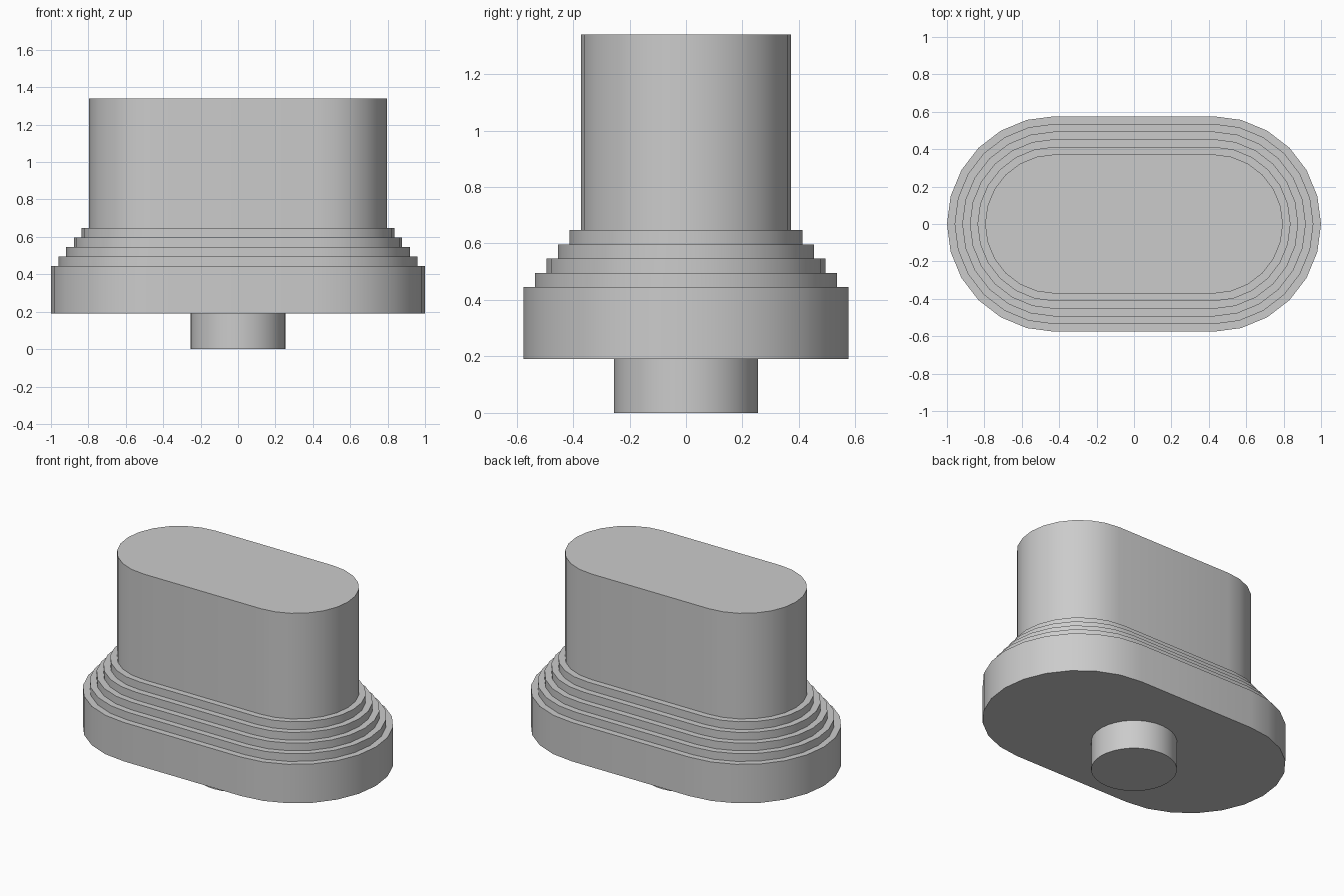
import bpy, bmesh, math

cube = bpy.data.objects.get("Cube")
if cube:
    bpy.data.objects.remove(cube, do_unlink=True)

grey = bpy.data.materials.new("light_grey")
grey.use_nodes = True
colour = (0.6, 0.6, 0.6, 1)
grey.diffuse_color = colour
grey.node_tree.nodes["Principled BSDF"].inputs["Base Color"].default_value = colour

STRAIGHT = 0.424  # half length of the straight sides


def outline(radius, half_length, steps):
    """Rounded slot outline, or a circle when half_length is zero."""
    points = []
    for side in (1, -1):
        for i in range(steps + (half_length > 0)):
            a = math.pi * (i / steps - 0.5)
            points.append((side * (half_length + radius * math.cos(a)),
                           side * radius * math.sin(a)))
    return points


def build(name, levels, half_length, steps):
    """Skin a stack of (radius, height) outlines and cap both ends."""
    bm = bmesh.new()
    rings = [[bm.verts.new((x, y, z)) for x, y in outline(r, half_length, steps)]
             for r, z in levels]
    for low, high in zip(rings, rings[1:]):
        for i in range(len(low)):
            j = (i + 1) % len(low)
            bm.faces.new((low[i], low[j], high[j], high[i]))
    bm.faces.new(rings[0][::-1])
    bm.faces.new(rings[-1])
    bmesh.ops.recalc_face_normals(bm, faces=bm.faces)
    mesh = bpy.data.meshes.new(name)
    bm.to_mesh(mesh)
    bm.free()
    mesh.materials.append(grey)
    obj = bpy.data.objects.new(name, mesh)
    bpy.context.collection.objects.link(obj)
    bpy.ops.object.select_all(action="DESELECT")
    obj.select_set(True)
    bpy.context.view_layer.objects.active = obj
    bpy.ops.object.shade_smooth_by_angle(angle=math.radians(35))


# Stepped body: thick base, four thin steps, tall upper block
levels, bottom = [], 0.19
for i, top in enumerate((0.445, 0.496, 0.546, 0.597, 0.648, 1.34)):
    radius = 0.576 - 0.0408 * i
    levels += [(radius, bottom), (radius, top)]
    bottom = top
build("stepped_body", levels, STRAIGHT, 12)

# Round peg under the base
build("bottom_peg", [(0.255, 0), (0.255, 0.19)], 0, 16)
